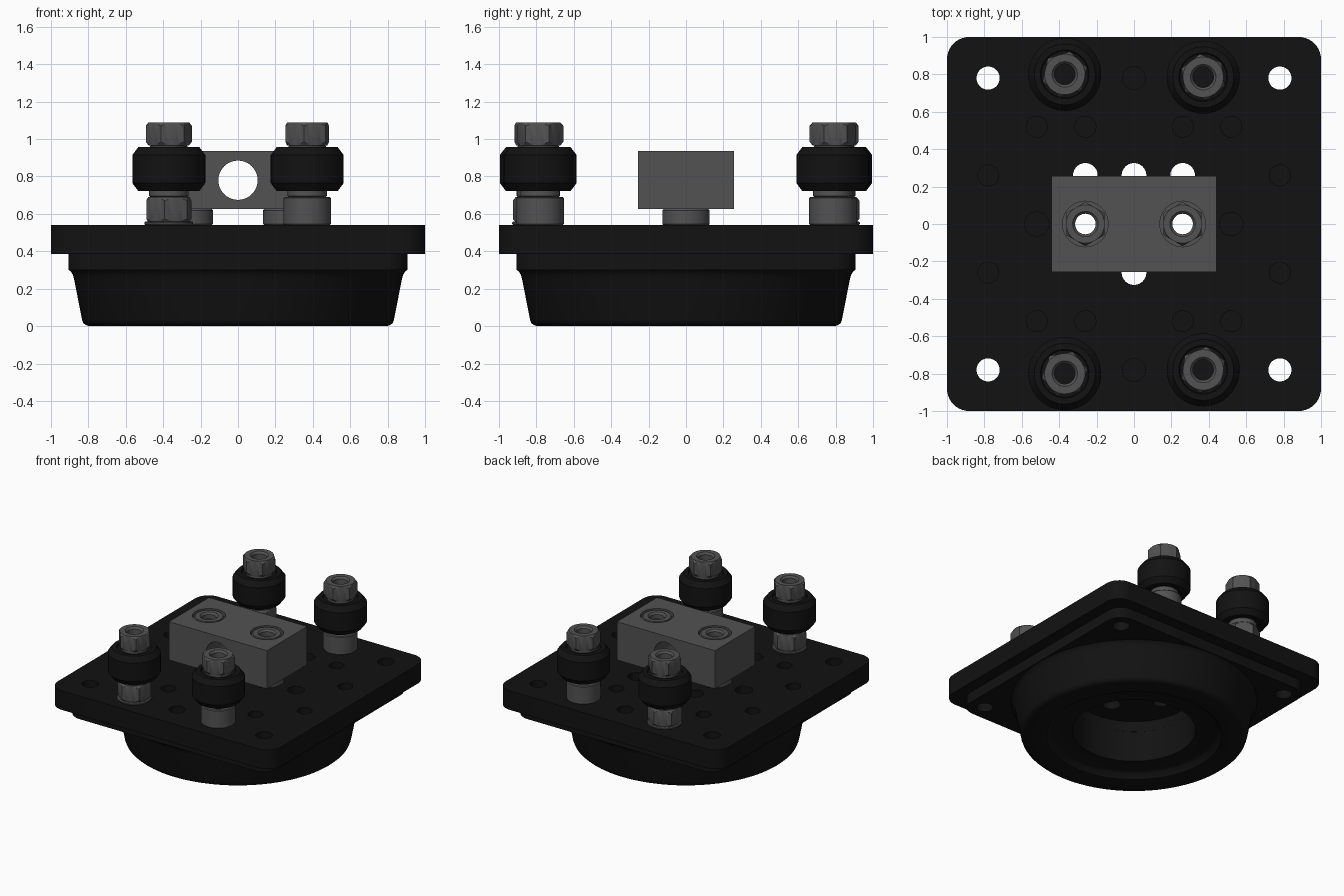
import bpy, bmesh, math
from mathutils import Matrix

if "Cube" in bpy.data.objects:
    bpy.data.objects.remove(bpy.data.objects["Cube"])


def material(name, value):
    m = bpy.data.materials.new(name)
    m.diffuse_color = (value, value, value, 1)
    m.use_nodes = True
    m.node_tree.nodes["Principled BSDF"].inputs["Base Color"].default_value = m.diffuse_color
    return m


BLACK = material("black", 0.006)
STEEL = material("dark_steel", 0.085)


def finish(bm, name, mat):
    bmesh.ops.recalc_face_normals(bm, faces=bm.faces)
    me = bpy.data.meshes.new(name)
    bm.to_mesh(me)
    bm.free()
    ob = bpy.data.objects.new(name, me)
    bpy.context.collection.objects.link(ob)
    if mat:
        me.materials.append(mat)
    return ob


def activate(ob):
    bpy.ops.object.select_all(action='DESELECT')
    ob.select_set(True)
    bpy.context.view_layer.objects.active = ob


def smooth(ob):
    activate(ob)
    bpy.ops.object.shade_smooth_by_angle(angle=math.radians(30))


def lathe(name, profile, mat, loc=(0, 0, 0), segs=48, hexed=(), turn=0):
    """Closed ring profile of (radius, z); indices in hexed follow a hexagon."""
    bm = bmesh.new()
    rings = []
    for s in range(segs):
        a = 2 * math.pi * s / segs
        off = a % (math.pi / 3) - math.pi / 6
        k = math.cos(math.pi / 6) / math.cos(off)
        ring = []
        for i, (r, z) in enumerate(profile):
            if i in hexed:
                # conical chamfer: corners drop away from the end face
                flat = r * math.cos(math.pi / 6)
                drop = (r * k - flat) * 0.9 + 0.004
                z += -drop if hexed[i] > 0 else drop
                r *= k
            ring.append(bm.verts.new((r * math.cos(a), r * math.sin(a), z)))
        rings.append(ring)
    n = len(profile)
    for s in range(segs):
        p, q = rings[s], rings[(s + 1) % segs]
        for i in range(n):
            j = (i + 1) % n
            bm.faces.new((p[i], p[j], q[j], q[i]))
    ob = finish(bm, name, mat)
    ob.location = loc
    ob.rotation_euler.z = math.radians(turn)
    smooth(ob)
    return ob


def tube(name, r, z0, z1, mat, loc=(0, 0, 0), bore=0.055):
    b = 0.006
    return lathe(name, [(bore, z0), (bore, z1), (r - b, z1), (r, z1 - b),
                        (r, z0 + b), (r - b, z0)], mat, loc)


def hex_nut(name, R, z0, z1, mat, loc, turn):
    f = R * math.cos(math.pi / 6)
    return lathe(name, [(0.055, z0), (0.07, z0 + 0.015), (0.055, z0 + 0.02), (0.055, z1 - 0.015),
                        (0.068, z1), (f, z1), (R, z1), (R, z0), (f, z0)], mat, loc,
                 hexed={6: 1, 7: -1}, turn=turn)


def box(name, sx, sy, z0, z1, mat, radius=0):
    bm = bmesh.new()
    bmesh.ops.create_cube(bm, size=1, matrix=Matrix.Translation((0, 0, (z0 + z1) / 2))
                          @ Matrix.Diagonal((sx, sy, z1 - z0, 1)))
    if radius:
        edges = [e for e in bm.edges if abs(e.verts[0].co.z - e.verts[1].co.z) > 1e-4]
        bmesh.ops.bevel(bm, geom=edges, offset=radius, segments=10, profile=0.5, affect='EDGES')
    return finish(bm, name, mat)


def drill(ob, holes, z0, z1, along_y=False):
    """Cut round holes given as (x, y, radius)."""
    bm = bmesh.new()
    for x, y, r in holes:
        m = Matrix.Translation((x, y, (z0 + z1) / 2))
        if along_y:
            m = m @ Matrix.Rotation(math.pi / 2, 4, 'X')
        bmesh.ops.create_cone(bm, cap_ends=True, segments=40, radius1=r, radius2=r,
                              depth=2 if along_y else z1 - z0, matrix=m)
    cutter = finish(bm, "hole_cutter", None)
    cutter.hide_render = True
    mod = ob.modifiers.new("holes", 'BOOLEAN')
    mod.operation = 'DIFFERENCE'
    mod.solver = 'EXACT'
    mod.object = cutter
    activate(ob)
    bpy.ops.object.modifier_apply(modifier=mod.name)
    bpy.data.objects.remove(cutter)


# Mounting plate with its hole pattern
corners = [(x, y, 0.062) for x in (-0.78, 0.78) for y in (-0.78, 0.78)]
holes = list(corners)
holes += [(x, y, 0.056) for x in (-0.52, -0.26, 0.26, 0.52) for y in (-0.52, 0.52)]
holes += [(x, y, 0.056) for x in (-0.78, 0.78) for y in (-0.26, 0.26)]
holes += [(0, -0.78, 0.062), (0, 0.78, 0.062), (-0.52, 0, 0.065), (0.52, 0, 0.062)]
holes += [(-0.26, 0.26, 0.066), (0, 0.26, 0.066), (0.26, 0.26, 0.066), (0, -0.26, 0.066),
          (-0.26, 0, 0.062), (0.26, 0, 0.062)]
plate = box("mounting_plate", 2, 2, 0.385, 0.54, BLACK, 0.12)
drill(plate, holes, 0.3, 0.6)
smooth(plate)

# Square flange below the plate
flange = box("base_flange", 1.815, 1.815, 0.3, 0.385, BLACK, 0.12)
drill(flange, corners + [(0, 0, 0.453)], 0.2, 0.5)
smooth(flange)

# Round hollow cup under the flange
lathe("base_cup", [(0.453, 0.31), (0.453, 0.05), (0.60, 0.05), (0.62, 0.04), (0.645, 0.006),
                   (0.665, 0), (0.795, 0), (0.815, 0.006), (0.828, 0.018), (0.834, 0.035),
                   (0.876, 0.25), (0.882, 0.272), (0.892, 0.29), (0.905, 0.301), (0.905, 0.31)],
      BLACK, segs=96)

# Centre block with cross bore and recessed nuts
block = box("nut_block", 0.88, 0.515, 0.625, 0.935, STEEL)
drill(block, [(0, 0, 0.105)], 0.78, 0.78, along_y=True)
drill(block, [(x, 0, 0.056) for x in (-0.26, 0.26)], 0.5, 1.1)
drill(block, [(x, 0, 0.122) for x in (-0.26, 0.26)], 0.86, 1.1)
smooth(block)
for side, x in (("left", -0.26), ("right", 0.26)):
    tube("block_spacer_" + side, 0.126, 0.54, 0.625, STEEL, (x, 0, 0))
    hex_nut("block_nut_" + side, 0.118, 0.86, 0.932, STEEL, (x, 0, 0), 30)

# Four grooved wheels on hollow posts; the left pair sits on hex spacers
posts = [("left_back", -0.37, 0.80, 17), ("left_front", -0.37, -0.80, 10),
         ("right_back", 0.37, 0.785, 38), ("right_front", 0.37, -0.78, 22)]
for name, x, y, turn in posts:
    loc = (x, y, 0)
    if x < 0:
        tube("spacer_flange_" + name, 0.13, 0.54, 0.56, STEEL, loc)
        hex_nut("hex_spacer_" + name, 0.128, 0.555, 0.69, STEEL, loc, turn + 10)
    else:
        tube("round_spacer_" + name, 0.127, 0.54, 0.69, STEEL, loc)
    tube("washer_" + name, 0.105, 0.69, 0.735, STEEL, loc)
    lathe("wheel_" + name, [(0.055, 0.735), (0.055, 0.945), (0.125, 0.945), (0.13, 0.957),
                            (0.163, 0.957), (0.195, 0.915), (0.195, 0.765), (0.163, 0.722),
                            (0.13, 0.722), (0.125, 0.735)], BLACK, loc)
    tube("bearing_" + name, 0.1, 0.94, 0.968, STEEL, loc)
    hex_nut("top_nut_" + name, 0.125, 0.966, 1.09, STEEL, loc, turn)
